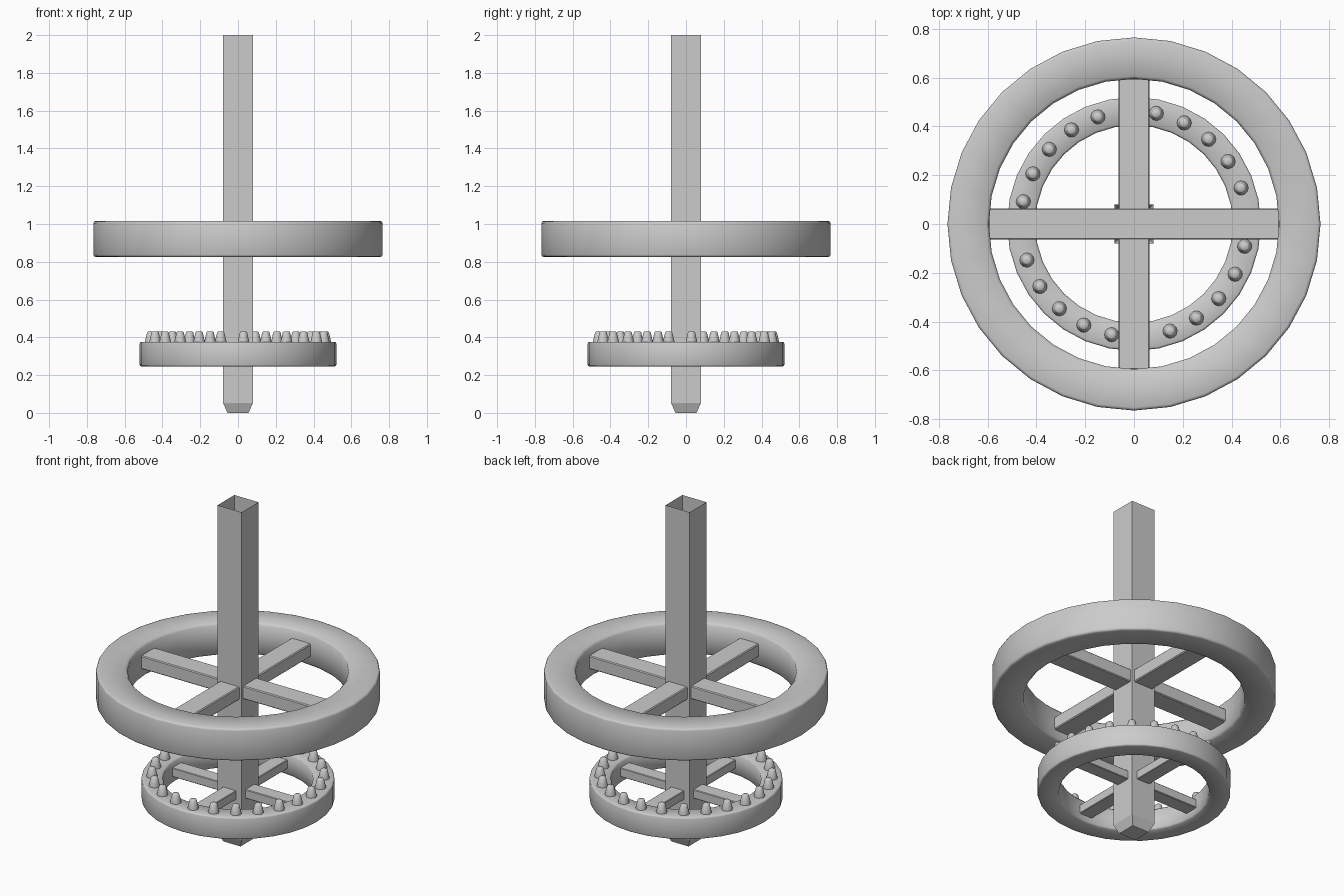
import bpy, bmesh
from math import sin, cos, tau, radians

if "Cube" in bpy.data.objects:
    bpy.data.objects.remove(bpy.data.objects["Cube"])


def make_object(name, bm, smooth=False):
    bmesh.ops.recalc_face_normals(bm, faces=bm.faces[:])
    mesh = bpy.data.meshes.new(name)
    bm.to_mesh(mesh)
    bm.free()
    ob = bpy.data.objects.new(name, mesh)
    bpy.context.collection.objects.link(ob)
    if smooth:
        bpy.ops.object.select_all(action='DESELECT')
        ob.select_set(True)
        bpy.context.view_layer.objects.active = ob
        bpy.ops.object.shade_smooth_by_angle(angle=radians(50))
    return ob


def rim(name, r_out, r_in, z, half_h, b):
    # closed rectangular profile with clipped corners, swept round z
    prof = [(r_out - b, -half_h), (r_out - b * .3, -half_h + b * .3), (r_out, -half_h + b),
            (r_out, half_h - b), (r_out - b * .3, half_h - b * .3), (r_out - b, half_h),
            (r_in + b, half_h), (r_in, half_h - b), (r_in, -half_h + b), (r_in + b, -half_h)]
    n, m = 32, len(prof)
    bm = bmesh.new()
    rings = [[bm.verts.new((r * cos(tau * i / n), r * sin(tau * i / n), z + h))
              for r, h in prof] for i in range(n)]
    for i in range(n):
        a, c = rings[i], rings[(i + 1) % n]
        for j in range(m):
            k = (j + 1) % m
            bm.faces.new((a[j], c[j], c[k], a[k]))
    return make_object(name, bm, True)


def bar(name, size, z, bevel):
    bm = bmesh.new()
    bmesh.ops.create_cube(bm, size=1)
    bmesh.ops.scale(bm, vec=size, verts=bm.verts)
    bmesh.ops.translate(bm, vec=(0, 0, z), verts=bm.verts)
    bmesh.ops.bevel(bm, geom=bm.edges[:], offset=bevel, segments=1, affect='EDGES')
    return make_object(name, bm)


def wheel(prefix, s, z):
    # rim with two crossing bars that run through the shaft
    rim(prefix + "_rim", .765 * s, .595 * s, z, .0955 * s, .012 * s)
    bar(prefix + "_spoke_x", (1.194 * s, .128 * s, .078 * s), z + .002, .005 * s)
    bar(prefix + "_spoke_y", (.128 * s, 1.194 * s, .078 * s), z - .001, .005 * s)


# square shaft: open-topped shell with a tapered foot
bm = bmesh.new()
levels = []
for w, z in ((.056, 0), (.079, .053), (.079, 2)):
    levels.append([bm.verts.new((x * w, y * w, z))
                   for x, y in ((-1, -1), (1, -1), (1, 1), (-1, 1))])
bm.faces.new(levels[0][::-1])
for lo, hi in zip(levels, levels[1:]):
    for i in range(4):
        j = (i + 1) % 4
        bm.faces.new((lo[i], lo[j], hi[j], hi[i]))
make_object("shaft", bm)

# large flywheel and smaller gear wheel
wheel("flywheel", 1.0, .921)
wheel("gear", .68, .311)

# ring of tapered pegs on the gear rim
bm = bmesh.new()
COUNT, SIDES = 24, 12
for p in range(COUNT):
    a = tau * p / COUNT + radians(3.6)
    cx, cy = .463 * cos(a), .463 * sin(a)
    loops = [[bm.verts.new((cx + r * cos(tau * k / SIDES), cy + r * sin(tau * k / SIDES), z))
              for k in range(SIDES)]
             for r, z in ((.030, .365), (.030, .380), (.019, .426), (.015, .430))]
    bm.faces.new(loops[0][::-1])
    bm.faces.new(loops[-1])
    for lo, hi in zip(loops, loops[1:]):
        for k in range(SIDES):
            q = (k + 1) % SIDES
            bm.faces.new((lo[k], lo[q], hi[q], hi[k]))
make_object("gear_pegs", bm, True)
